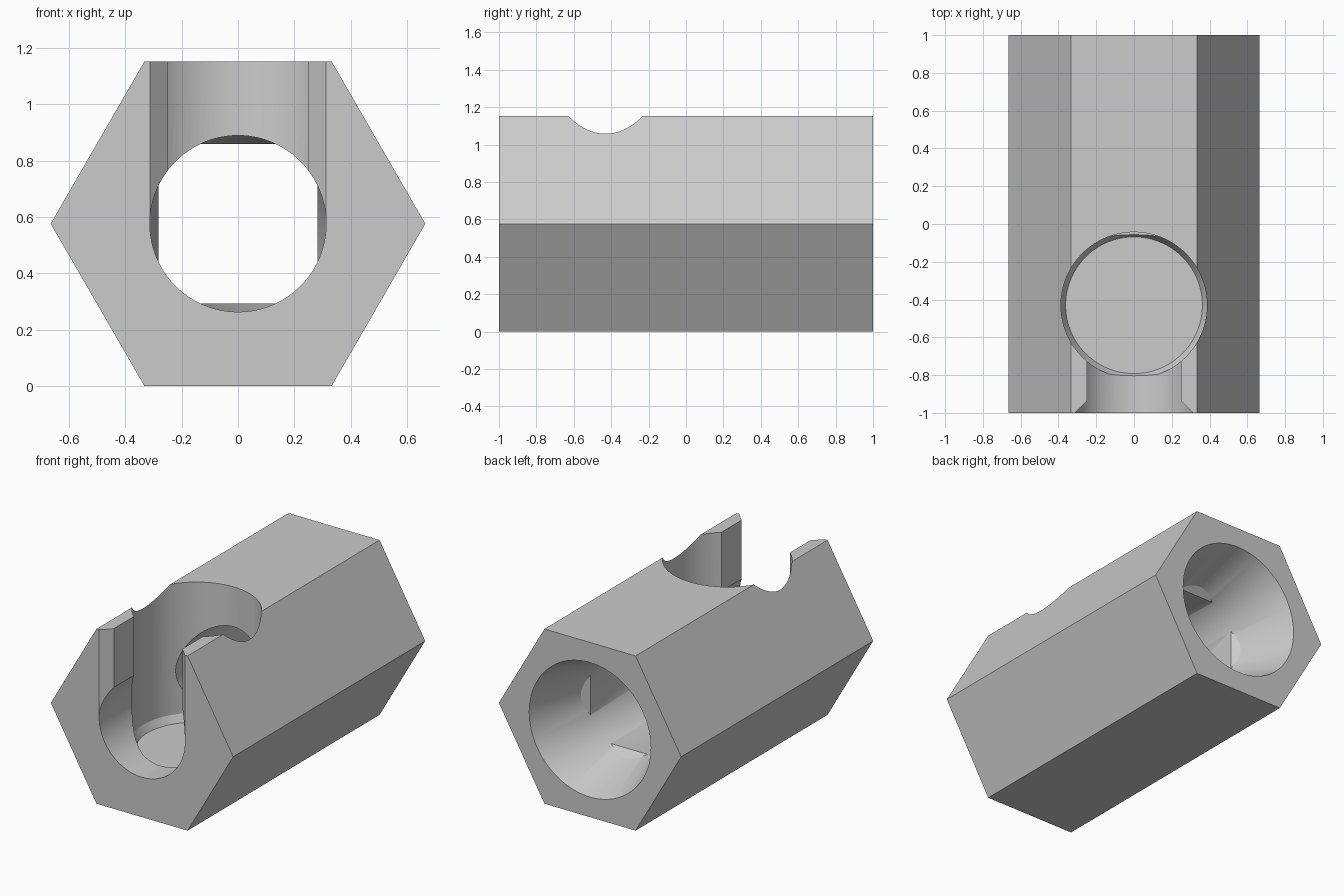
import bpy, bmesh, math
from mathutils import Matrix, Vector

if "Cube" in bpy.data.objects:
    bpy.data.objects.remove(bpy.data.objects["Cube"], do_unlink=True)

CENTRE_Z = 0.576
HEX_R = 0.665
ALONG_Y = Matrix.Rotation(-math.pi / 2, 4, "X")   # turns the z axis onto +y

grey = bpy.data.materials.new("light_grey")
grey.use_nodes = True
grey.diffuse_color = (0.6, 0.6, 0.6, 1)
grey.node_tree.nodes["Principled BSDF"].inputs["Base Color"].default_value = (0.6, 0.6, 0.6, 1)


def finish(name, bm, matrix):
    bm.transform(matrix)
    bmesh.ops.recalc_face_normals(bm, faces=bm.faces)
    mesh = bpy.data.meshes.new(name)
    bm.to_mesh(mesh)
    bm.free()
    mesh.materials.append(grey)
    obj = bpy.data.objects.new(name, mesh)
    bpy.context.collection.objects.link(obj)
    return obj


def lathe(name, profile, sides, matrix):
    """Solid of revolution from (radius, height) pairs about z."""
    bm = bmesh.new()
    rings = []
    for r, h in profile:
        angles = [2 * math.pi * i / sides for i in range(sides)]
        rings.append([bm.verts.new((r * math.cos(a), r * math.sin(a), h)) for a in angles])
    for low, high in zip(rings, rings[1:]):
        for i in range(sides):
            j = (i + 1) % sides
            bm.faces.new((low[i], low[j], high[j], high[i]))
    bm.faces.new(rings[0])
    bm.faces.new(rings[-1])
    return finish(name, bm, matrix)


def prism(name, points, start, depth, matrix):
    """Outline extruded by depth along the vector direction."""
    bm = bmesh.new()
    face = bm.faces.new([bm.verts.new(Vector(p) + start) for p in points])
    made = bmesh.ops.extrude_face_region(bm, geom=[face])["geom"]
    verts = [v for v in made if isinstance(v, bmesh.types.BMVert)]
    bmesh.ops.translate(bm, vec=depth, verts=verts)
    return finish(name, bm, matrix)


def combine(body, tool, operation):
    mod = body.modifiers.new(tool.name, "BOOLEAN")
    mod.operation, mod.solver, mod.object = operation, "EXACT", tool
    bpy.context.view_layer.objects.active = body
    bpy.ops.object.modifier_apply(modifier=mod.name)
    bpy.data.objects.remove(tool, do_unlink=True)


axis = Matrix.Translation((0, 0, CENTRE_Z)) @ ALONG_Y

# Hexagonal bar lying along y
body = lathe("hex_body", [(HEX_R, -1), (HEX_R, 1)], 6, axis)

# Lengthwise bore, flaring into a cone at the back
bore = lathe("bore", [(0.313, -1.1), (0.313, 0.6), (0.476, 1.1)], 96, axis)
combine(body, bore, "DIFFERENCE")

# Round pocket sunk from the top, with a chamfered floor
pocket = lathe("pocket", [(0.362, 0.24), (0.387, 0.29), (0.387, 1.3)], 96,
               Matrix.Translation((0, -0.43, 0)))
combine(body, pocket, "DIFFERENCE")

# Open slot from the front end into the pocket, chamfered at the mouth
half = [(0.25, -0.5), (0.25, -0.937), (0.313, -1), (0.313, -1.1)]
outline = [(x, y, 0) for x, y in half] + [(-x, y, 0) for x, y in reversed(half)]
slot = prism("slot", outline, Vector((0, 0, CENTRE_Z)), Vector((0, 0, 1)), Matrix())
combine(body, slot, "DIFFERENCE")

# Four retaining ridges inside the bore
ridge = [(0.313, 0.25), (0.283, 0.59), (0.33, 0.64), (0.4, 0.64), (0.4, 0.25)]
for k in range(4):
    turn = Matrix.Translation((0, 0, CENTRE_Z)) @ Matrix.Rotation(k * math.pi / 2, 4, "Y")
    bump = prism("ridge", [(x, y, 0) for x, y in ridge],
                 Vector((0, 0, -0.2)), Vector((0, 0, 0.4)), turn)
    combine(body, bump, "UNION")

bpy.ops.object.select_all(action="DESELECT")
body.select_set(True)
bpy.context.view_layer.objects.active = body
bpy.ops.object.shade_smooth_by_angle(angle=math.radians(25))
